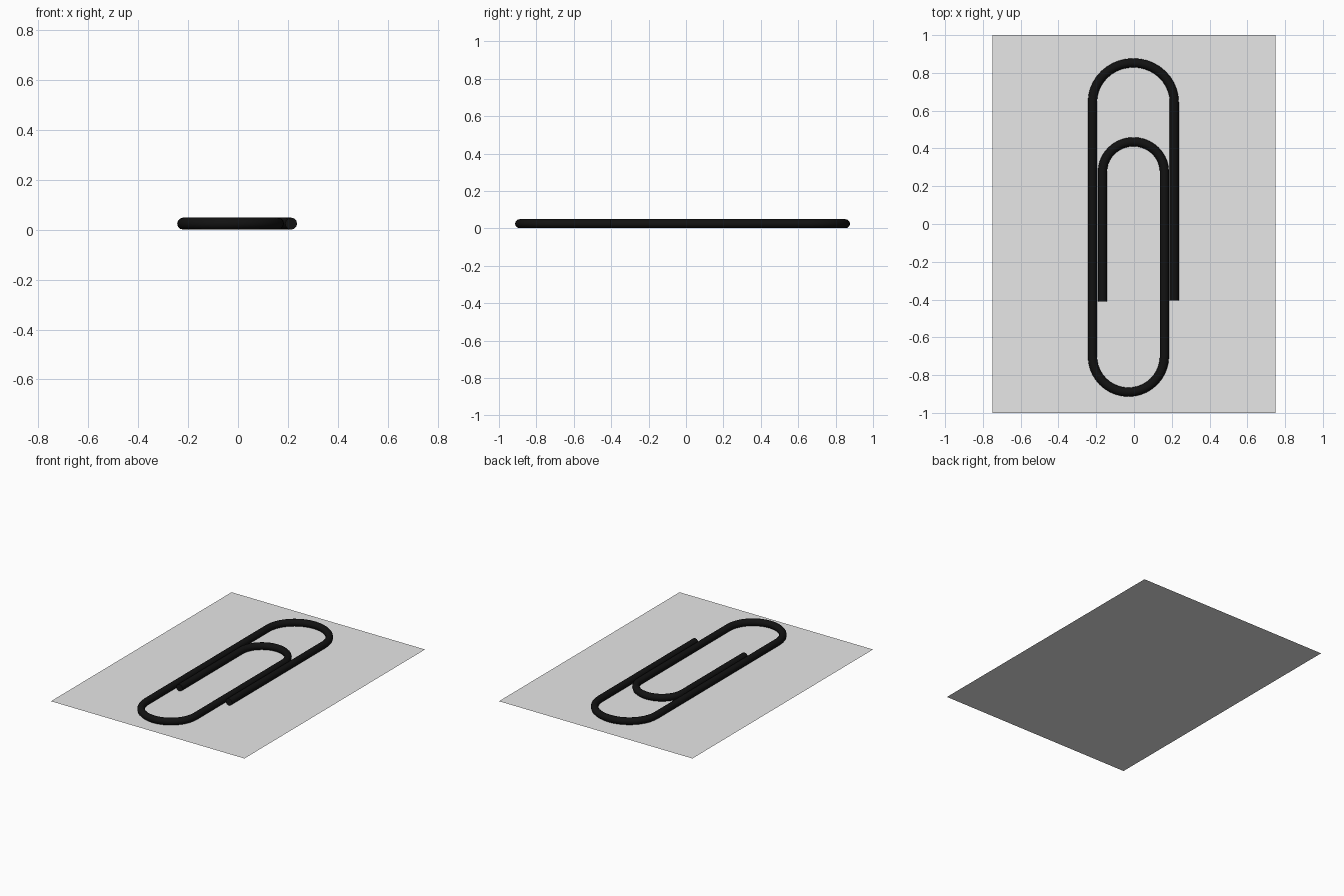
import bpy
import math

cube = bpy.data.objects.get("Cube")
if cube:
    bpy.data.objects.remove(cube)


def material(name, rgb):
    m = bpy.data.materials.new(name)
    m.use_nodes = True
    m.diffuse_color = (*rgb, 1)
    m.node_tree.nodes["Principled BSDF"].inputs["Base Color"].default_value = (*rgb, 1)
    return m


def bend(x_from, x_to, y, height, steps=20):
    """Half-round turn between two straight legs."""
    mid, half = (x_from + x_to) / 2, (x_from - x_to) / 2
    angles = [math.pi * i / steps for i in range(steps + 1)]
    return [(mid + half * math.cos(a), y + height * math.sin(a)) for a in angles]


black = material("black wire", (0.006, 0.006, 0.006))
grey = material("light grey paper", (0.8, 0.8, 0.8))

# Sheet of paper under the clip
bpy.ops.mesh.primitive_plane_add(size=2)
sheet = bpy.context.object
sheet.name = "paper_sheet"
sheet.scale = (0.75, 1, 1)
bpy.ops.object.transform_apply(location=False, rotation=False, scale=True)
sheet.data.materials.append(grey)

# Wire path: outer leg, top bend, bottom bend, inner bend, inner leg
RADIUS = 0.024
path = [(0.213, -0.405)]
path += bend(0.213, -0.22, 0.645, 0.208)
path += bend(-0.22, 0.161, -0.70, -0.19)
path += bend(0.161, -0.167, 0.275, 0.16)
path += [(-0.167, -0.41)]

curve = bpy.data.curves.new("paper_clip", "CURVE")
curve.dimensions = "3D"
curve.bevel_depth = RADIUS
curve.bevel_resolution = 4
curve.use_fill_caps = True
spline = curve.splines.new("POLY")
spline.points.add(len(path) - 1)
for point, (x, y) in zip(spline.points, path):
    point.co = (x, y, RADIUS + 0.001, 1)
curve.materials.append(black)

# Turn the wire into a smooth mesh with sharp flat ends
clip = bpy.data.objects.new("paper_clip", curve)
bpy.context.collection.objects.link(clip)
bpy.ops.object.select_all(action="DESELECT")
clip.select_set(True)
bpy.context.view_layer.objects.active = clip
bpy.ops.object.convert(target="MESH")
bpy.ops.object.shade_smooth_by_angle(angle=math.radians(40))
